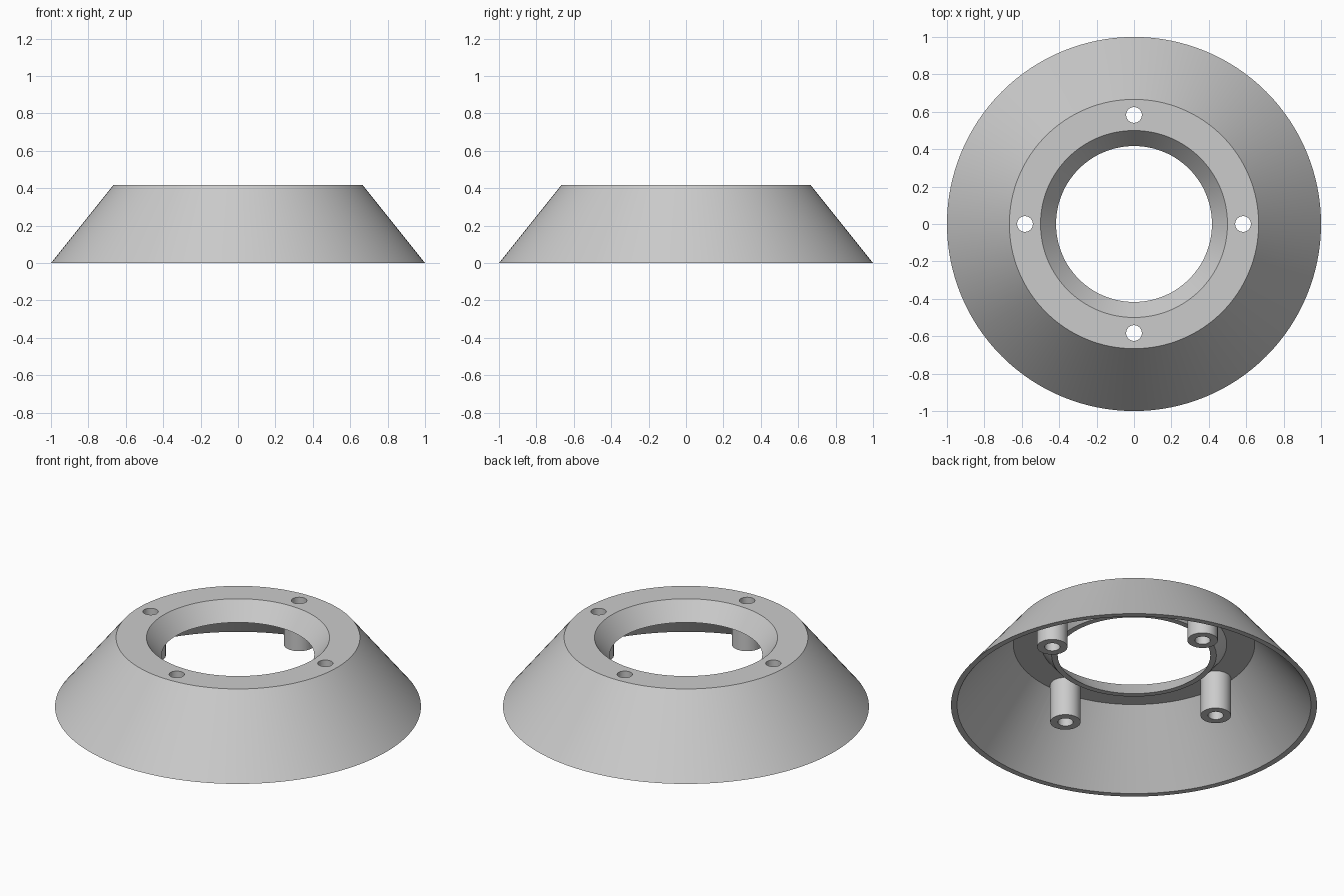
import bpy
import bmesh
import math

cube = bpy.data.objects.get("Cube")
if cube:
    bpy.data.objects.remove(cube, do_unlink=True)

HEIGHT = 0.417
WALL = 0.033
SLOPE = 0.8            # radius change per unit of height
LIP_Z = 0.313          # underside of the funnel lip
POST_RING = 0.583      # distance of the screw posts from the centre

grey = bpy.data.materials.new("neutral grey")
grey.use_nodes = True
grey.diffuse_color = (0.6, 0.6, 0.6, 1)
grey.node_tree.nodes["Principled BSDF"].inputs["Base Color"].default_value = (0.6, 0.6, 0.6, 1)


def add_object(name, bm):
    mesh = bpy.data.meshes.new(name)
    bmesh.ops.recalc_face_normals(bm, faces=bm.faces)
    bm.to_mesh(mesh)
    bm.free()
    mesh.materials.append(grey)
    obj = bpy.data.objects.new(name, mesh)
    bpy.context.collection.objects.link(obj)
    return obj


def lathe(name, profile, segments=128):
    """Spin a closed (radius, z) profile around the z axis."""
    bm = bmesh.new()
    rings = []
    for i in range(segments):
        a = math.tau * i / segments
        rings.append([bm.verts.new((r * math.cos(a), r * math.sin(a), z)) for r, z in profile])
    count = len(profile)
    for i in range(segments):
        here, there = rings[i], rings[(i + 1) % segments]
        for j in range(count):
            k = (j + 1) % count
            bm.faces.new((here[j], there[j], there[k], here[k]))
    return add_object(name, bm)


def four_cylinders(name, radius, bottom, top):
    """Four upright cylinders on the post ring, in one object."""
    bm = bmesh.new()
    for i in range(4):
        a = math.tau * i / 4
        made = bmesh.ops.create_cone(bm, cap_ends=True, segments=48, radius1=radius,
                                     radius2=radius, depth=top - bottom)
        offset = (POST_RING * math.cos(a), POST_RING * math.sin(a), (top + bottom) / 2)
        bmesh.ops.translate(bm, verts=made["verts"], vec=offset)
    return add_object(name, bm)


def combine(target, tool, operation):
    tool.hide_render = True
    mod = target.modifiers.new(operation.title(), 'BOOLEAN')
    mod.operation = operation
    mod.solver = 'EXACT'
    mod.object = tool
    bpy.context.view_layer.objects.active = target
    bpy.ops.object.modifier_apply(modifier=mod.name)
    bpy.data.objects.remove(tool, do_unlink=True)


# Hollow conical shell with a funnel-shaped opening
ceiling = HEIGHT - WALL
hole_top = 0.5
hole_low = hole_top - SLOPE * (HEIGHT - LIP_Z)
housing = lathe("conical_housing", [
    (1, 0),
    (1 - SLOPE * HEIGHT, HEIGHT),
    (hole_top, HEIGHT),
    (hole_low, LIP_Z),
    (hole_low + WALL, LIP_Z),
    (hole_top + WALL - SLOPE * WALL, ceiling),
    (1 - WALL - SLOPE * ceiling, ceiling),
    (1 - WALL, 0),
])

# Screw posts under the top, drilled right through
combine(housing, four_cylinders("screw_posts", 0.083, 0.15, 0.4), 'UNION')
combine(housing, four_cylinders("screw_holes", 0.042, 0.05, 0.5), 'DIFFERENCE')

# Smooth round walls with crisp edges
bpy.ops.object.select_all(action='DESELECT')
housing.select_set(True)
bpy.context.view_layer.objects.active = housing
bpy.ops.object.shade_smooth_by_angle(angle=math.radians(30))
